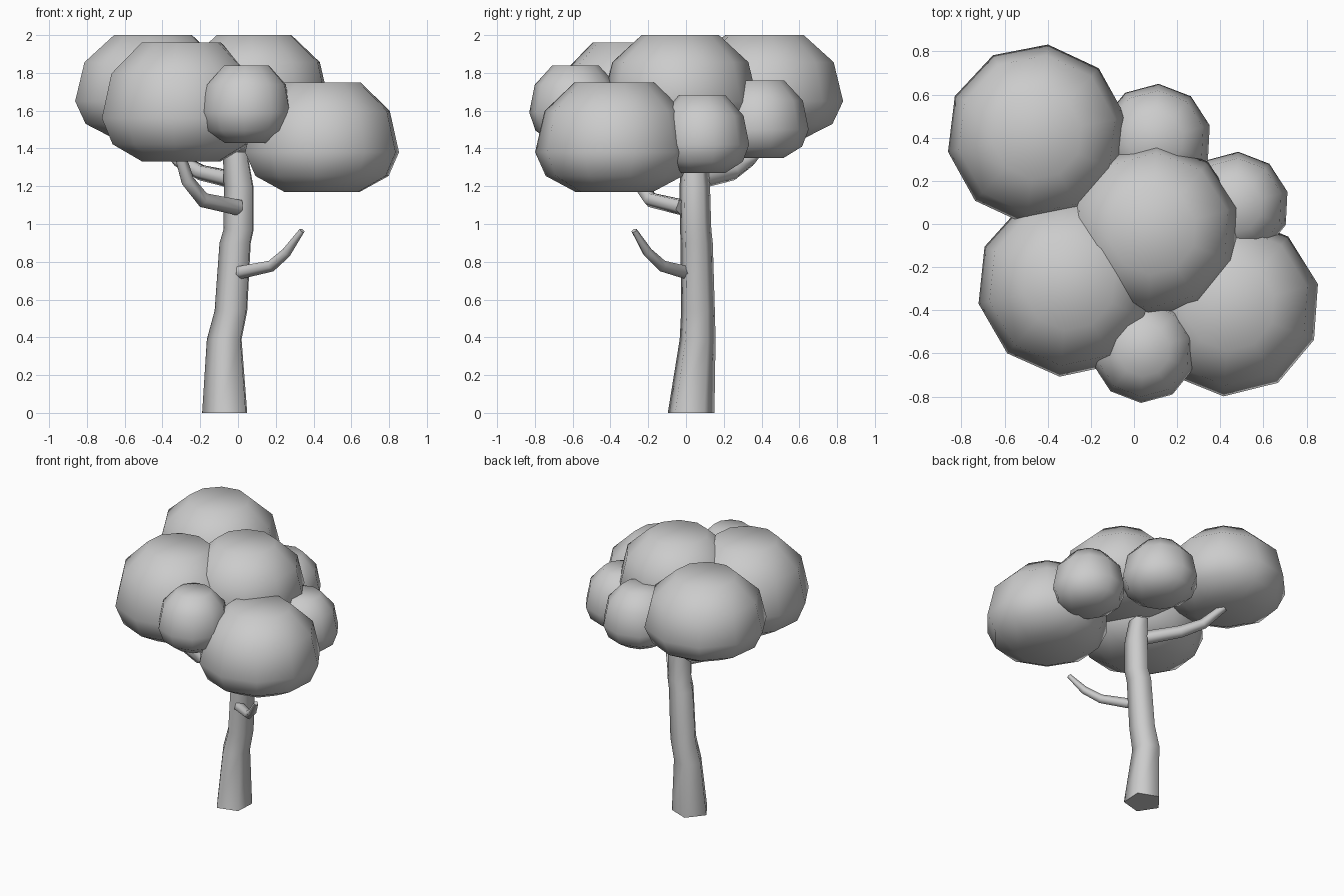
import bpy, math
from mathutils import Vector

if "Cube" in bpy.data.objects:
    bpy.data.objects.remove(bpy.data.objects["Cube"])


def make_mesh(name, rings, smooth_caps):
    """Skin a list of equal-sized vertex rings and cap both ends."""
    n = len(rings[0])
    verts = [v for ring in rings for v in ring]
    faces = []
    for i in range(len(rings) - 1):
        for j in range(n):
            a, b = i * n + j, i * n + (j + 1) % n
            faces.append((a, b, b + n, a + n))
    faces.append(tuple(reversed(range(n))))
    faces.append(tuple(range(len(verts) - n, len(verts))))
    me = bpy.data.meshes.new(name)
    me.from_pydata([tuple(v) for v in verts], [], faces)
    for p in me.polygons:
        p.use_smooth = smooth_caps or len(p.vertices) == 4
    me.update()
    ob = bpy.data.objects.new(name, me)
    bpy.context.collection.objects.link(ob)
    return ob


def circle(c, r, n, phase, x=Vector((1, 0, 0)), y=Vector((0, 1, 0))):
    out = []
    for k in range(n):
        a = math.radians(phase) + 2 * math.pi * k / n
        out.append(Vector(c) + x * (r * math.cos(a)) + y * (r * math.sin(a)))
    return out


def foliage(name, x, y, z, r, up, down, phase):
    """Ten-sided puff with flat top and a squashed underside."""
    profile = [(.49, -1), (.865, -.6), (1, 0), (.88, .59), (.5, 1)]
    rings = [circle((x, y, z + h * (up if h > 0 else down)), r * f, 10, phase)
             for f, h in profile]
    return make_mesh(name, rings, True)


def branch(name, pts, radii, n=5):
    """Tapered limb whose rings follow the path direction."""
    pts = [Vector(p) for p in pts]
    rings = []
    for i, p in enumerate(pts):
        t = (pts[min(i + 1, len(pts) - 1)] - pts[max(i - 1, 0)]).normalized()
        side = t.cross(Vector((0, 0, 1))).normalized()
        rings.append(circle(p, radii[i], n, 90, side, side.cross(t) * -1))
        # keep ring winding consistent with the path
        if side.cross(side.cross(t) * -1).dot(t) < 0:
            rings[-1].reverse()
    return make_mesh(name, rings, False)


# Trunk: bent, tapering five-sided column
trunk = [(-.06, .025, 0, .13), (-.065, .06, .39, .10), (-.03, .062, .54, .094),
         (-.008, .055, .90, .090), (.01, .05, .97, .087),
         (.01, .045, 1.20, .085), (-.01, .045, 1.38, .07)]
make_mesh("trunk", [circle(p[:3], p[3], 5, 33) for p in trunk], False)

# Branches
branch("lower_branch", [(.01, .0, .745), (.18, -.13, .78), (.26, -.205, .85),
                        (.34, -.275, .965)], [.037, .032, .028, .016])
branch("front_branch", [(.0, -.02, 1.09), (-.19, -.19, 1.13),
                        (-.27, -.26, 1.23), (-.32, -.29, 1.40)],
       [.045, .042, .038, .03])
branch("back_branch", [(-.02, .07, 1.235), (-.20, .25, 1.275),
                       (-.32, .34, 1.34), (-.42, .44, 1.46)],
       [.05, .044, .038, .028])

# Foliage puffs: x, y, widest height, radius, rise, drop, turn
puffs = {
    "back_left": (-.45, .415, 1.65, .42, .35, .20, 11),
    "front_left": (-.30, -.28, 1.56, .43, .40, .23, 12),
    "front_right": (.445, -.38, 1.38, .42, .37, .21, 14),
    "centre": (.085, -.03, 1.65, .41, .35, .20, 15),
    "small_back": (.10, .39, 1.50, .26, .26, .15, 15),
    "small_right": (.47, .085, 1.42, .25, .26, .15, 15),
    "small_front": (.045, -.585, 1.59, .245, .25, .16, 15),
}
for key, vals in puffs.items():
    foliage("foliage_" + key, *vals)
